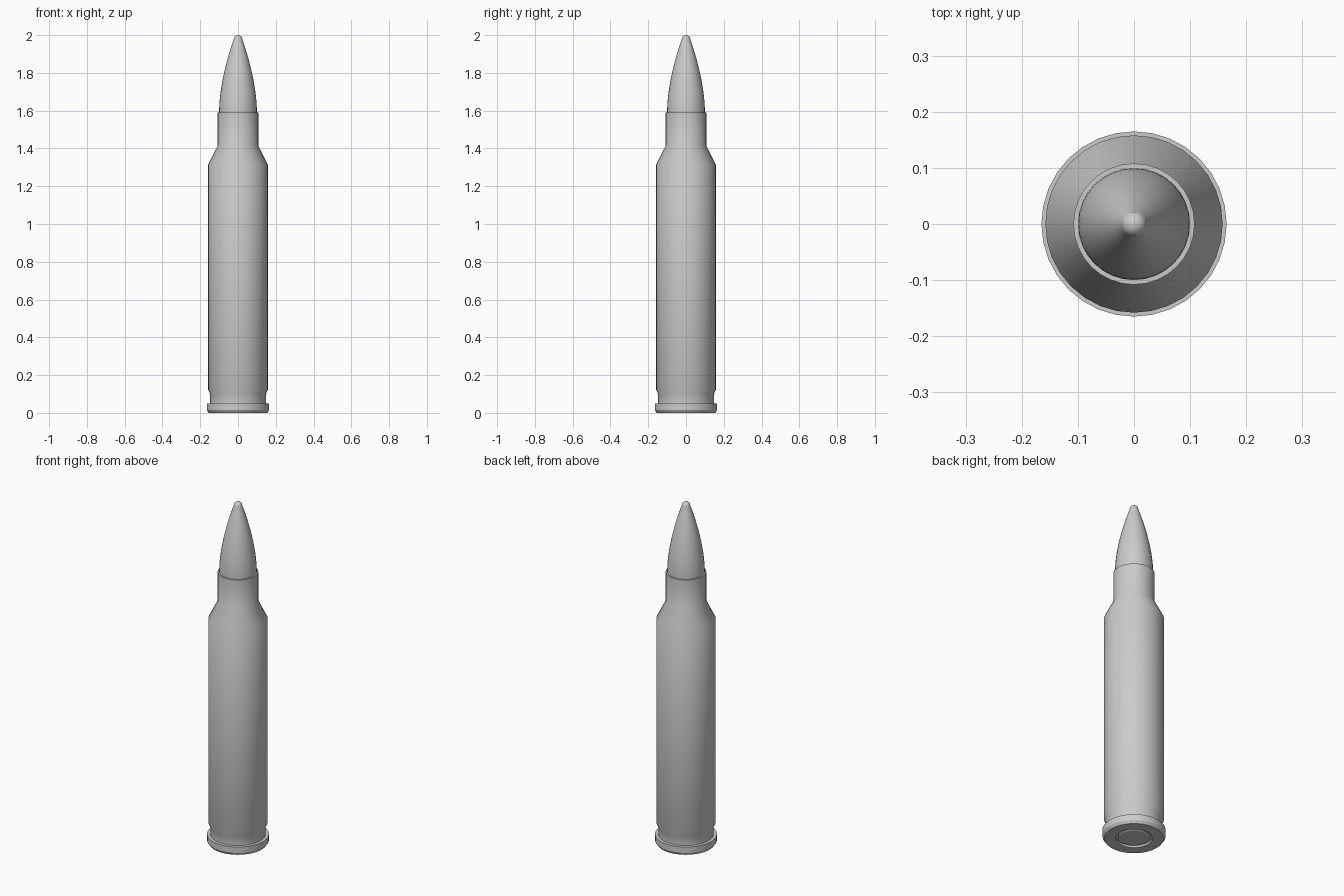
import bpy, bmesh, math

SEGMENTS = 32

cube = bpy.data.objects.get("Cube")
if cube:
    bpy.data.objects.remove(cube, do_unlink=True)

# Single plain grey for every part
grey = bpy.data.materials.new("plain grey")
grey.use_nodes = True
color = (0.6, 0.6, 0.6, 1.0)
grey.diffuse_color = color
grey.node_tree.nodes["Principled BSDF"].inputs["Base Color"].default_value = color


def lathe(name, profile):
    """Spin (radius, height) points around z; ends at radius 0 close the solid."""
    bm = bmesh.new()
    verts = [bm.verts.new((r, 0, z)) for r, z in profile]
    edges = [bm.edges.new(pair) for pair in zip(verts, verts[1:])]
    bmesh.ops.spin(bm, geom=verts + edges, cent=(0, 0, 0), axis=(0, 0, 1),
                   angle=math.tau, steps=SEGMENTS, use_merge=True)
    bmesh.ops.remove_doubles(bm, verts=bm.verts, dist=1e-5)
    bmesh.ops.recalc_face_normals(bm, faces=bm.faces)
    mesh = bpy.data.meshes.new(name)
    bm.to_mesh(mesh)
    bm.free()
    mesh.materials.append(grey)
    obj = bpy.data.objects.new(name, mesh)
    bpy.context.collection.objects.link(obj)
    bpy.ops.object.select_all(action="DESELECT")
    obj.select_set(True)
    bpy.context.view_layer.objects.active = obj
    bpy.ops.object.shade_smooth_by_angle(angle=math.radians(30))
    return obj


# Case: recessed base, bevelled rim, groove, body, shoulder and open neck
lathe("case", [
    (0, 0.012), (0.095, 0.012), (0.095, 0), (0.155, 0), (0.165, 0.015),
    (0.165, 0.05), (0.147, 0.05), (0.147, 0.098), (0.158, 0.122),
    (0.158, 1.315), (0.108, 1.415), (0.108, 1.59), (0.099, 1.59),
    (0.099, 1.55), (0, 1.55),
])

# Round primer cap set into the base
lathe("primer", [(0, 0.002), (0.078, 0.002), (0.084, 0.006), (0.084, 0.014), (0, 0.014)])

# Pointed tip: curved flank followed by a small rounded nose
flank = [(0.1 - 0.077 * t ** 1.7, 1.6 + 0.378 * t) for t in (i / 10 for i in range(11))]
nose = [(0.023 * math.cos(a), 1.978 + 0.022 * math.sin(a))
        for a in (math.pi / 2 * i / 4 for i in range(1, 4))]
lathe("tip", [(0, 1.54), (0.1, 1.54)] + flank + nose + [(0, 2.0)])
